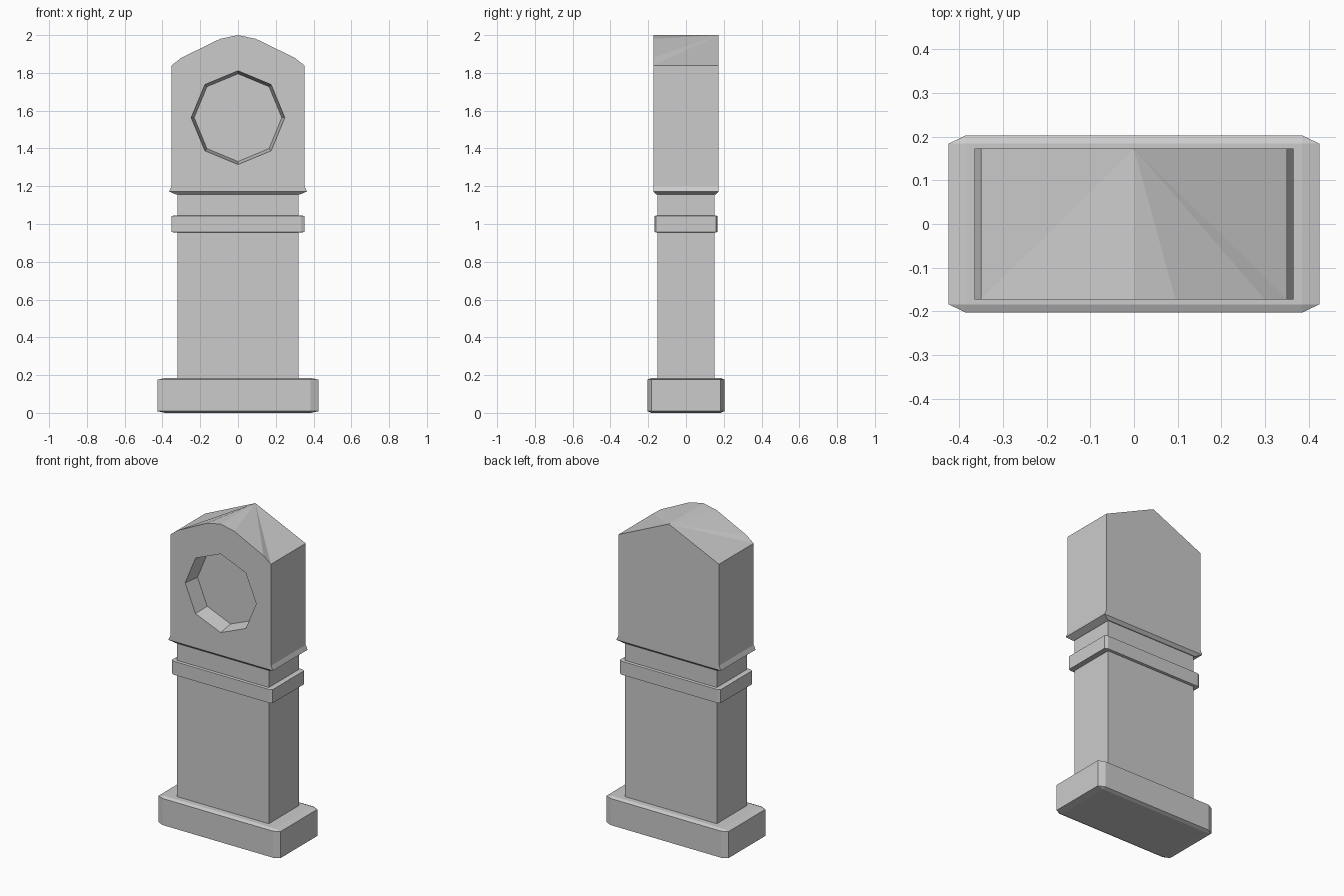
import bpy, bmesh, math
from mathutils import Matrix

if "Cube" in bpy.data.objects:
    bpy.data.objects.remove(bpy.data.objects["Cube"])


def make_object(name, bm):
    bmesh.ops.recalc_face_normals(bm, faces=bm.faces)
    mesh = bpy.data.meshes.new(name)
    bm.to_mesh(mesh)
    bm.free()
    obj = bpy.data.objects.new(name, mesh)
    bpy.context.collection.objects.link(obj)
    return obj


def block(name, hx, hy, z0, z1, bevel=0.0):
    """Unit cube, chamfered, then stretched so the chamfer scales with it."""
    bm = bmesh.new()
    bmesh.ops.create_cube(bm, size=2)
    if bevel:
        bmesh.ops.bevel(bm, geom=bm.edges[:], offset=bevel, segments=1,
                        affect='EDGES')
    scale = Matrix.Diagonal((hx, hy, (z1 - z0) / 2, 1))
    bm.transform(Matrix.Translation((0, 0, (z0 + z1) / 2)) @ scale)
    return make_object(name, bm)


# Plinth, trunk and band
block("base", 0.425, 0.203, 0.0, 0.185, 0.094)
block("trunk", 0.32, 0.15, 0.17, 1.18)
block("band", 0.352, 0.166, 0.955, 1.045, 0.05)

# Hood: stacked rectangles with a flared lip
bm = bmesh.new()
sections = [(0.325, 0.155, 1.155), (0.365, 0.173, 1.172),
            (0.352, 0.173, 1.20), (0.351, 0.173, 1.84)]
rings = [[bm.verts.new((sx * x, sy * y, z))
          for sx, sy in ((-1, -1), (1, -1), (1, 1), (-1, 1))]
         for x, y, z in sections]
bm.faces.new(rings[0])
for lower, upper in zip(rings, rings[1:]):
    for i in range(4):
        j = (i + 1) % 4
        bm.faces.new((lower[i], lower[j], upper[j], upper[i]))

# Roof: arched front edge blending to a plain gable at the back
front_left, front_right, back_right, back_left = rings[-1]
arch = [bm.verts.new((x, -0.173, z)) for x, z in
        ((-0.30, 1.88), (-0.095, 1.98), (0, 2.0), (0.095, 1.98), (0.30, 1.88))]
arch = [front_left] + arch + [front_right]
peak = bm.verts.new((0, 0.173, 2.0))
bm.faces.new(arch)
bm.faces.new((back_left, back_right, peak))
bm.faces.new((front_left, back_left, peak))
bm.faces.new((front_right, back_right, peak))
for a, b in zip(arch, arch[1:]):
    bm.faces.new((a, b, peak))
hood = make_object("hood", bm)

# Octagonal dial recess, tapering inwards
bm = bmesh.new()
depths = [(-0.223, 0.256), (-0.073, 0.232)]
loops = [[bm.verts.new((r * math.sin(k * math.pi / 4), y,
                        1.563 + r * math.cos(k * math.pi / 4)))
          for k in range(8)] for y, r in depths]
for loop in loops:
    bm.faces.new(loop)
for k in range(8):
    n = (k + 1) % 8
    bm.faces.new((loops[0][k], loops[0][n], loops[1][n], loops[1][k]))
cutter = make_object("dial_cutter", bm)
cutter.hide_render = True

cut = hood.modifiers.new("dial_recess", 'BOOLEAN')
cut.operation = 'DIFFERENCE'
cut.solver = 'EXACT'
cut.object = cutter
bpy.context.view_layer.objects.active = hood
bpy.ops.object.modifier_apply(modifier=cut.name)
bpy.data.objects.remove(cutter)
